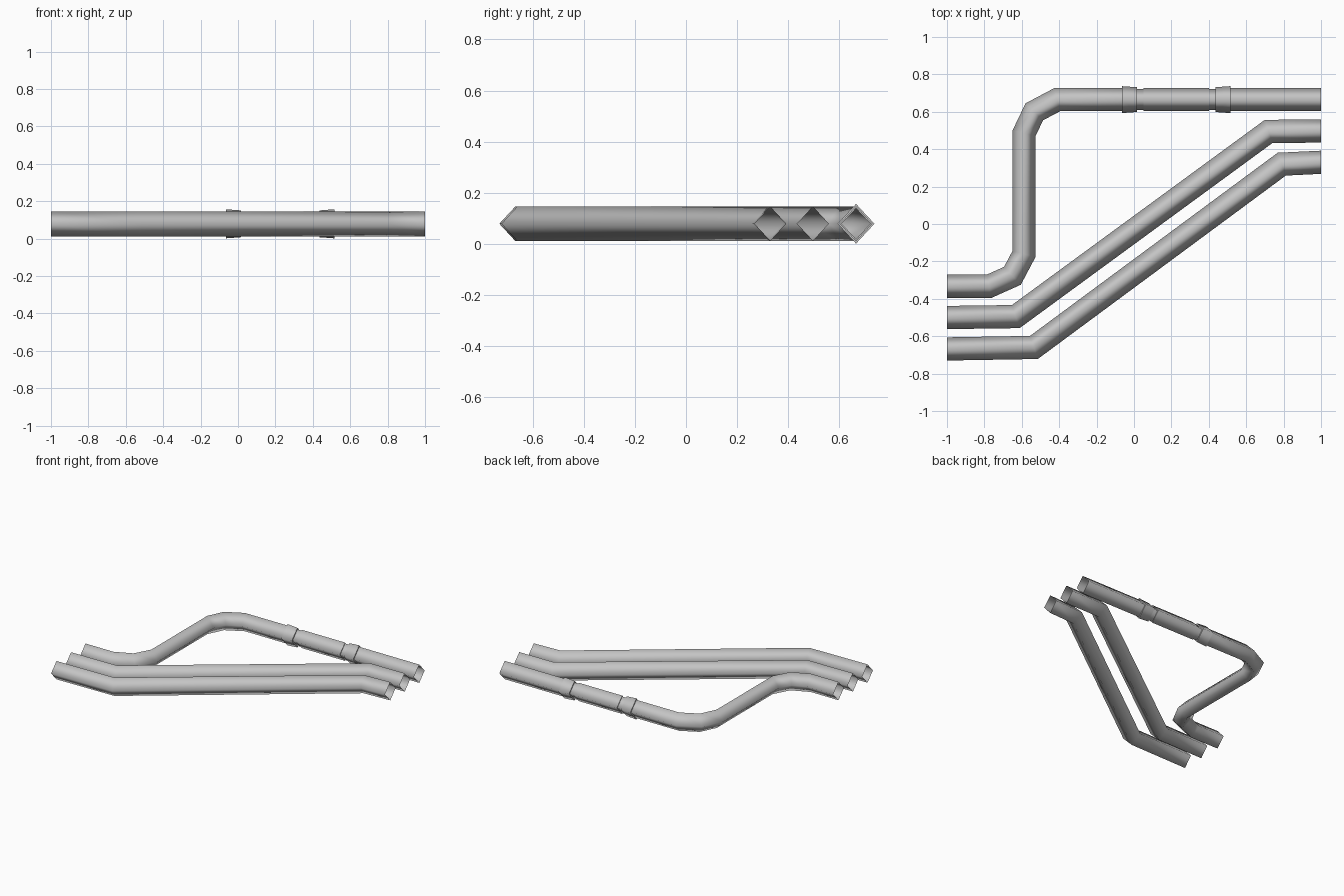
import bpy
import bmesh
from mathutils import Vector

cube = bpy.data.objects.get("Cube")
if cube:
    bpy.data.objects.remove(cube, do_unlink=True)

HALF_WIDTH, HALF_HEIGHT, AXIS_Z = 0.062, 0.067, 0.079

grey = bpy.data.materials.new("pipe_grey")
grey.use_nodes = True
colour = (0.55, 0.55, 0.55, 1)
grey.diffuse_color = colour
grey.node_tree.nodes["Principled BSDF"].inputs["Base Color"].default_value = colour


def sweep(bm, path, scales):
    """Sweep an open diamond section along a flat path with mitred bends."""
    pts = [Vector(p) for p in path]
    rings = []
    for i, p in enumerate(pts):
        if 0 < i < len(pts) - 1:
            before = (p - pts[i - 1]).normalized()
            after = (pts[i + 1] - p).normalized()
            tangent = (before + after).normalized()
            stretch = 1 / tangent.dot(after)
        else:
            # End cuts and collar steps stand square to the x axis
            tangent, stretch = Vector((1, 0)), 1
        side = Vector((-tangent.y, tangent.x)) * HALF_WIDTH * stretch * scales[i]
        up = HALF_HEIGHT * scales[i]
        rings.append([bm.verts.new((p.x + side.x * a, p.y + side.y * a, AXIS_Z + up * b))
                      for a, b in ((1, 0), (0, 1), (-1, 0), (0, -1))])
    for r, s in zip(rings, rings[1:]):
        for k in range(4):
            n = (k + 1) % 4
            bm.faces.new((r[k], r[n], s[n], s[k]))


def finish(name, bm):
    bmesh.ops.recalc_face_normals(bm, faces=bm.faces)
    mesh = bpy.data.meshes.new(name)
    bm.to_mesh(mesh)
    bm.free()
    mesh.materials.append(grey)
    mesh.shade_smooth()
    bpy.context.collection.objects.link(bpy.data.objects.new(name, mesh))


def pipe(name, path):
    bm = bmesh.new()
    sweep(bm, path, [1] * len(path))
    finish(name, bm)


# Two diagonal pipes
pipe("front_diagonal_pipe", [(-1, -0.668), (-0.535, -0.66), (0.79, 0.32), (1, 0.33)])
pipe("middle_diagonal_pipe", [(-1, -0.5), (-0.632, -0.495), (0.72, 0.495), (1, 0.497)])

# Back pipe with two rounded bends, in three lengths
BACK_Y, MIDDLE_X = 0.665, 0.225
pipe("back_bent_pipe", [(-1, -0.333), (-0.775, -0.333), (-0.65, -0.277), (-0.588, -0.16),
                        (-0.588, 0.485), (-0.533, 0.6), (-0.41, BACK_Y), (-0.065, BACK_Y)])
pipe("back_middle_pipe", [(0.05, BACK_Y), (0.4, BACK_Y)])
pipe("back_end_pipe", [(0.515, BACK_Y), (1, BACK_Y)])

# Tapered collars with narrow necks, mirrored about the middle length;
# each step is its own strip so its edges stay crisp
collar = [(-0.29, 1), (-0.29, 1.16), (-0.21, 1.07), (-0.21, 0.9), (-0.175, 0.9), (-0.175, 1)]
for name, sign in (("right_collar", 1), ("left_collar", -1)):
    bm = bmesh.new()
    for (x0, s0), (x1, s1) in zip(collar, collar[1:]):
        ends = [(MIDDLE_X + sign * x, BACK_Y) for x in (x0, x1)]
        sweep(bm, ends, [s0, s1])
    # Turn every strip to face away from the pipe axis
    finish(name, bm)
